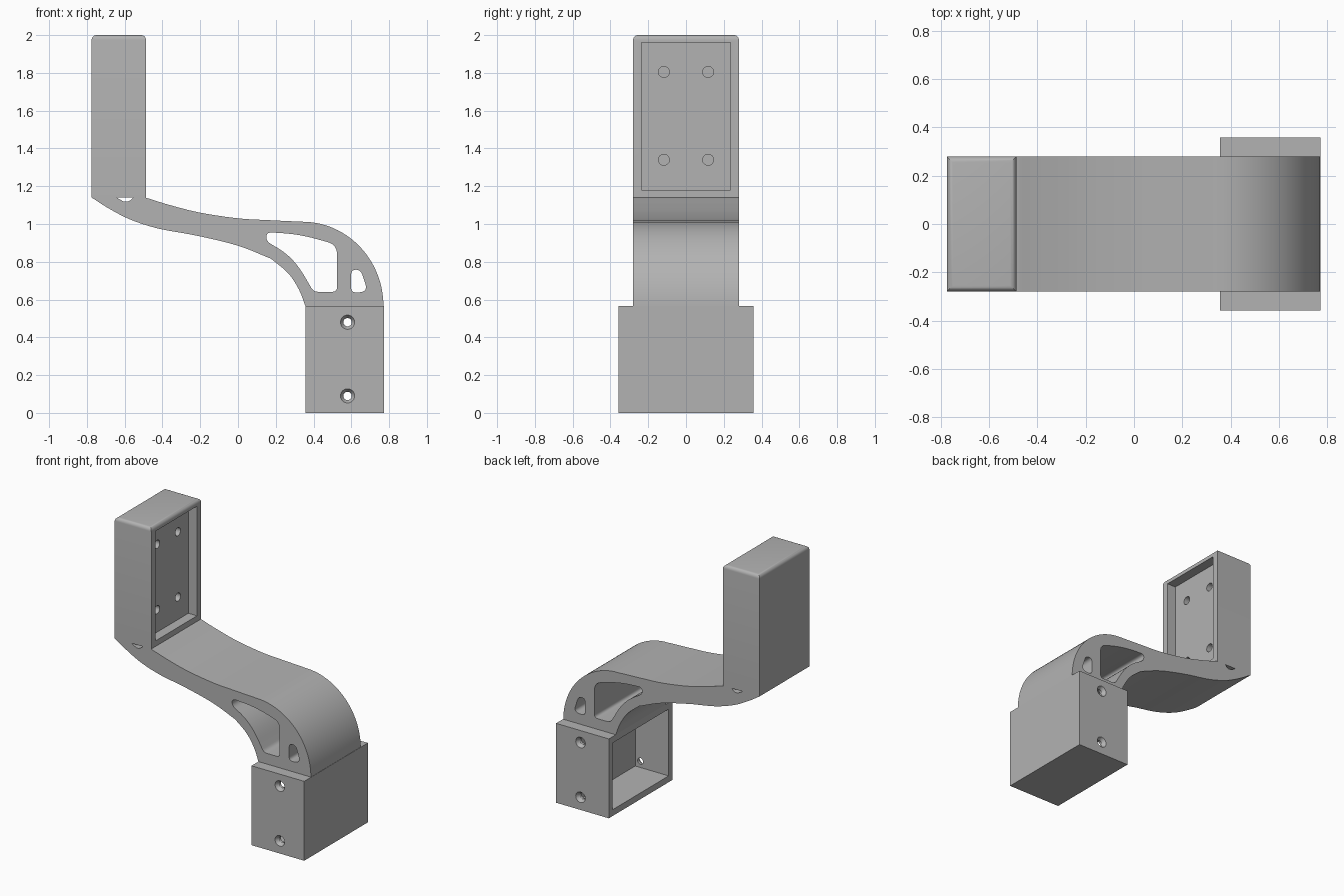
import bpy
import bmesh
import math
from mathutils import Vector

default = bpy.data.objects.get("Cube")
if default:
    bpy.data.objects.remove(default, do_unlink=True)

grey = bpy.data.materials.new("plain grey")
grey.use_nodes = True
COLOUR = (0.45, 0.45, 0.45, 1)
grey.diffuse_color = COLOUR
grey.node_tree.nodes["Principled BSDF"].inputs["Base Color"].default_value = COLOUR


def activate(obj):
    bpy.ops.object.select_all(action="DESELECT")
    obj.select_set(True)
    bpy.context.view_layer.objects.active = obj


def box(name, low, high):
    low, high = Vector(low), Vector(high)
    bpy.ops.mesh.primitive_cube_add(size=1)
    obj = bpy.context.object
    obj.name = name
    for v in obj.data.vertices:
        v.co = [(a + b) / 2 + c * (b - a) for a, b, c in zip(low, high, v.co)]
    obj.data.materials.append(grey)
    return obj


def cone(start, end, r1, r2):
    start, end = Vector(start), Vector(end)
    axis = end - start
    bpy.ops.mesh.primitive_cone_add(vertices=32, radius1=r1, radius2=r2, depth=axis.length,
                                    location=(start + end) / 2,
                                    rotation=axis.to_track_quat("Z", "Y").to_euler())
    obj = bpy.context.object
    obj.data.materials.append(grey)
    return obj


def cut(target, cutter):
    cutter.hide_render = True
    mod = target.modifiers.new("cut", "BOOLEAN")
    mod.operation, mod.solver, mod.object = "DIFFERENCE", "EXACT", cutter
    activate(target)
    bpy.ops.object.modifier_apply(modifier=mod.name)
    bpy.data.objects.remove(cutter, do_unlink=True)


def smooth(obj):
    activate(obj)
    bpy.ops.object.shade_smooth_by_angle(angle=math.radians(28))


def flowing(points, steps=6):
    """Smooth curve through all the points."""
    p = [Vector(q) for q in points]
    p = [2 * p[0] - p[1]] + p + [2 * p[-1] - p[-2]]
    out = []
    for a, b, c, d in zip(p, p[1:], p[2:], p[3:]):
        for i in range(steps):
            t = i / steps
            out.append(b + (c - a) * t / 2 + (a * 2 - b * 5 + c * 4 - d) * t * t / 2
                       + (b * 3 - a - c * 3 + d) * t ** 3 / 2)
    return out + [p[-2]]


def rounded(corners, steps=6):
    """Closed polygon whose corners (x, z, radius) are rounded off."""
    out = []
    for i, (x, z, r) in enumerate(corners):
        here = Vector((x, z))
        ends = []
        for other in (corners[i - 1], corners[(i + 1) % len(corners)]):
            way = Vector(other[:2]) - here
            ends.append(here + way.normalized() * min(r, way.length * 0.48))
        for k in range(steps + 1):
            t = k / steps
            out.append(ends[0] * (1 - t) ** 2 + here * 2 * t * (1 - t) + ends[1] * t * t)
    return out


# Curved arm: side profile with two openings, extruded across the width
top = flowing([(-.49, 1.14), (-.36, 1.10), (-.2, 1.06), (0, 1.03), (.17, 1.02), (.34, 1.012)])
shoulder = [(.34 + .43 * math.sin(a), .565 + .447 * math.cos(a))
            for a in (math.pi / 2 * i / 28 for i in range(1, 29))]
under = flowing([(.357, .565), (.323, .652), (.265, .74), (.175, .816)])
under += flowing([(.175, .816), (0, .885), (-.217, .938), (-.418, .975),
                  (-.566, 1.022), (-.68, 1.08), (-.775, 1.14)])[1:]
slot = [(-.642, 1.14), (-.605, 1.118), (-.585, 1.118), (-.567, 1.127), (-.555, 1.14)]
large_opening = rounded([(.15, .957, .035), (.33, .945, .12), (.524, .89, .05), (.524, .641, .025),
                         (.40, .641, .025), (.323, .774, .07), (.25, .85, .07), (.15, .908, .03)])
small_opening = rounded([(.598, .758, .035), (.65, .758, .03), (.688, .641, .045),
                         (.598, .636, .03)])

curve = bpy.data.curves.new("arm", "CURVE")
curve.dimensions, curve.fill_mode, curve.extrude = "2D", "BOTH", 0.28
for loop in (top + shoulder + under + slot, large_opening, small_opening):
    spline = curve.splines.new("POLY")
    spline.points.add(len(loop) - 1)
    for point, co in zip(spline.points, loop):
        point.co = (co[0], co[1], 0, 1)
    spline.use_cyclic_u = True
arm = bpy.data.objects.new("arm", curve)
bpy.context.collection.objects.link(arm)
arm.rotation_euler.x = math.pi / 2
activate(arm)
bpy.ops.object.convert(target="MESH")
arm = bpy.context.object
bpy.ops.object.transform_apply(location=False, rotation=True, scale=False)
bm = bmesh.new()
bm.from_mesh(arm.data)
bmesh.ops.remove_doubles(bm, verts=bm.verts, dist=0.0005)
bmesh.ops.recalc_face_normals(bm, faces=bm.faces)
bm.to_mesh(arm.data)
bm.free()
arm.data.materials.clear()
arm.data.materials.append(grey)
smooth(arm)

# Upper housing: rounded top rim, shallow recess and four blind holes
upper = box("upper_housing", (-.775, -.28, 1.14), (-.487, .28, 2))
bm = bmesh.new()
bm.from_mesh(upper.data)
rim = [e for e in bm.edges if all(v.co.z > 1.9 for v in e.verts)]
bmesh.ops.bevel(bm, geom=rim, offset=0.025, segments=5, profile=0.5, affect="EDGES")
bm.to_mesh(upper.data)
bm.free()
cut(upper, box("recess", (-.555, -.235, 1.18), (-.4, .235, 1.96)))
for y in (-.117, .117):
    for z in (1.34, 1.805):
        cut(upper, cone((-.66, y, z), (-.5, y, z), .029, .029))
smooth(upper)

# Lower housing: deep recess on the inner side, countersunk side holes
lower = box("lower_housing", (.357, -.358, 0), (.772, .358, .565))
cut(lower, box("recess", (.2, -.315, .045), (.62, .315, .52)))
for side in (-1, 1):
    for z in (.09, .48):
        cut(lower, cone((.58, side * .3, z), (.58, side * .4, z), .022, .022))
        cut(lower, cone((.58, side * .335, z), (.58, side * .36, z), .022, .039))
smooth(lower)
